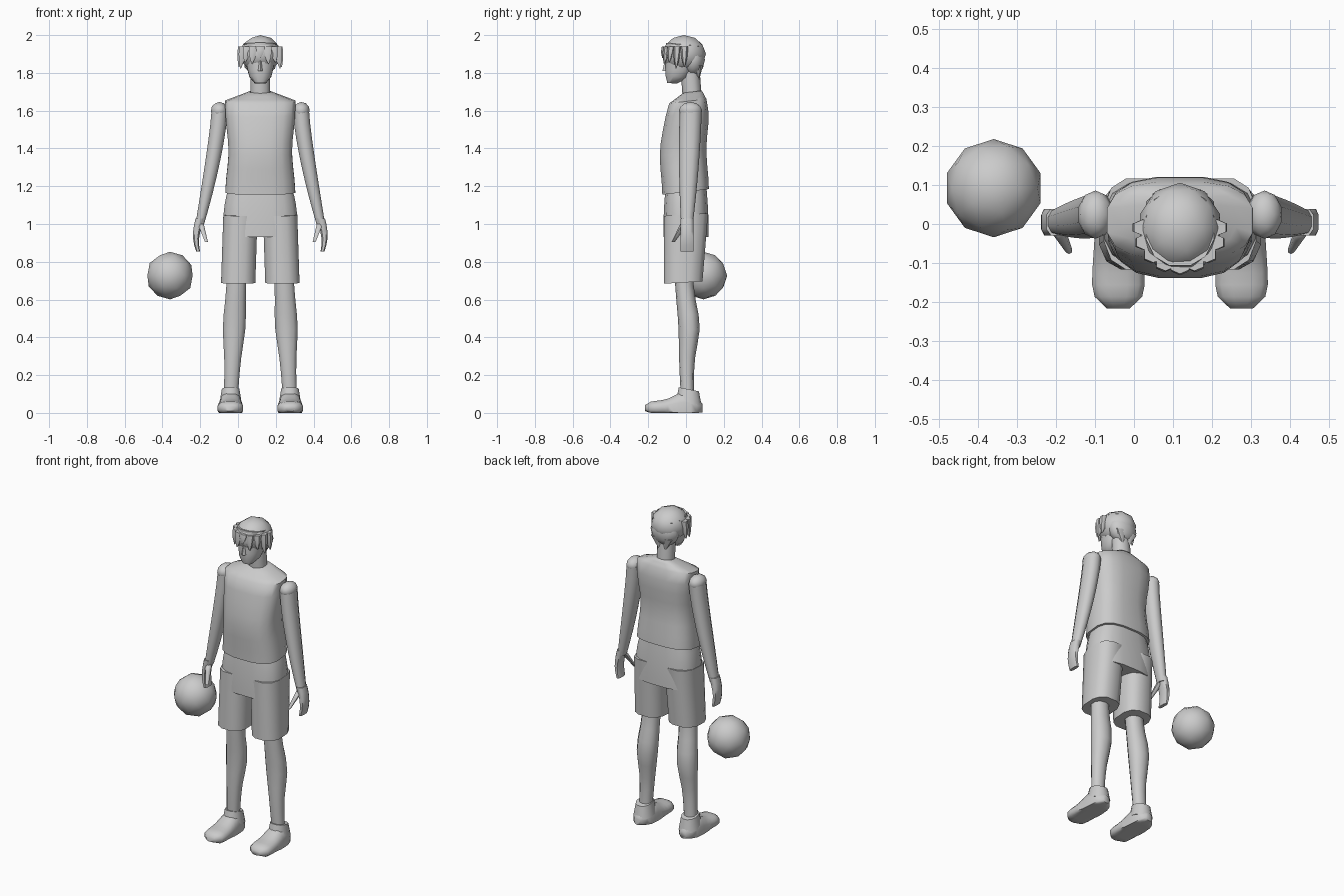
import bpy, bmesh, math
from mathutils import Vector

cube = bpy.data.objects.get("Cube")
if cube:
    bpy.data.objects.remove(cube, do_unlink=True)

MIDDLE = .118  # centre line of the figure
SIDES = {"left": 1, "right": -1}

tone = (.6, .6, .6, 1)
grey = bpy.data.materials.new("plain_grey")
grey.use_nodes = True
grey.diffuse_color = tone
grey.node_tree.nodes["Principled BSDF"].inputs["Base Color"].default_value = tone


def mix(start, end, t):
    return start + (end - start) * t


def bump(t, centre, width):
    return math.exp(-((t - centre) / width) ** 2)


def dome(t):
    """Rounds off both ends of a loft."""
    return max(.4, math.sqrt(max(0, 1 - abs(2 * t - 1) ** 6)))


def finish(name, bm):
    bmesh.ops.recalc_face_normals(bm, faces=bm.faces)
    mesh = bpy.data.meshes.new(name)
    bm.to_mesh(mesh)
    bm.free()
    mesh.materials.append(grey)
    mesh.shade_smooth()
    mesh.set_sharp_from_angle(angle=math.radians(60))
    part = bpy.data.objects.new(name, mesh)
    bpy.context.collection.objects.link(part)


def loft(name, steps, ring, sides=10, power=.9, side=1, lean=0, upright=False):
    """Skin rounded rings; ring(t) gives x, y, z, half width and half depth."""
    bm = bmesh.new()
    loops = []
    for step in range(steps + 1):
        x, y, z, wide, deep = ring(step / steps)
        across = Vector((0, 0, 1)) if upright else Vector((0, 1, lean))
        loop = []
        for corner in range(sides):
            angle = math.tau * (corner + .5) / sides
            u, v = (math.copysign(abs(f(angle)) ** power, f(angle)) for f in (math.cos, math.sin))
            point = Vector((MIDDLE + side * (x + wide * u), y, z)) + across * (deep * v)
            point.z = max(point.z, 0)
            loop.append(bm.verts.new(point))
        loops.append(loop)
    for low, high in zip(loops, loops[1:]):
        for i in range(sides):
            bm.faces.new((low[i - 1], low[i], high[i], high[i - 1]))
    bm.faces.new(loops[0])
    bm.faces.new(loops[-1])
    finish(name, bm)


def ellipsoid(name, centre, radii, side=1):
    bm = bmesh.new()
    bmesh.ops.create_icosphere(bm, subdivisions=2, radius=1)
    bmesh.ops.scale(bm, verts=bm.verts, vec=radii)
    x, y, z = centre
    bmesh.ops.translate(bm, verts=bm.verts, vec=(MIDDLE + side * x, y, z))
    finish(name, bm)


# Sleeveless shirt: waisted body, then a yoke sloping up to the neck
def shirt_ring(t):
    body = min(t / .7, 1)
    yoke = max(0, (t - .7) / .3)
    waist = bump(body, .45, .3)
    wide = mix(.19 - .02 * waist, .06, yoke)
    deep = mix(.125 - .025 * body ** 6, .05, yoke)
    y = mix(-.02 * waist + .01 * body, .035, yoke)
    return 0, y, 1.17 + .48 * body + .05 * yoke, wide, deep


loft("shirt", 10, shirt_ring, sides=16, power=.7, lean=.12)

# Neck, face and nose
loft("neck", 3, lambda t: (0, mix(.035, .02, t), mix(1.64, 1.84, t), .053, .05), lean=.15)
loft("face", 6, lambda t: (0, -.075 + .065 * t ** .5, mix(1.745, 1.95, t),
                           .03 + .06 * t ** .4, .025 + .075 * t ** .4), sides=12, lean=-.1)
loft("nose", 2, lambda t: (0, -.105, mix(1.81, 1.87, t), mix(.014, .005, t), mix(.02, .006, t)), sides=6)

# Hair: crown, back, and a fan of pointed strands round the brow
ellipsoid("hair_crown", (0, -.01, 1.9), (.108, .116, .1))
ellipsoid("hair_back", (0, .038, 1.87), (.092, .062, .09))
for k in range(-4, 5):
    angle = .4 * k
    tip = 1.88 - .012 * abs(k) - .02 * (k % 2)

    def strand_ring(t):
        reach = mix(.095, .112, t)
        size = mix(.026, .003, t * t)
        return (reach * math.sin(angle), -.012 - reach * math.cos(angle),
                mix(1.94, tip, t), size, size * .8)

    loft(f"hair_strand_{k + 5}", 3, strand_ring, sides=6)

# Shorts: hips and waistband
loft("shorts_hips", 6, lambda t: (0, 0, mix(.93, 1.19, t), .2 - .03 * t ** 3, .122 - .012 * t * t),
     sides=16, power=.7)

for word, side in SIDES.items():
    # Nape strand
    loft(f"hair_nape_{word}", 2, lambda t: (mix(.04, .02, t), .065, mix(1.84, 1.76, t),
                                            mix(.035, .004, t), mix(.025, .004, t)), sides=6, side=side)

    # Shorts leg
    loft(f"shorts_leg_{word}", 4, lambda t: (mix(.105, .117, t), -.015 * t, mix(1.05, .69, t),
                                             .093, mix(.12, .105, t)),
         sides=12, power=.75, side=side, lean=.06)

    # Leg with a calf bulge
    def leg_ring(t):
        calf = bump(t, .42, .2)
        wide = mix(.055, .038, t) + .015 * calf
        return mix(.124, .157, t), -.012 + .02 * (calf + t), mix(.75, .06, t), wide, wide * .9

    loft(f"leg_{word}", 9, leg_ring, side=side)

    # Shoe from heel to toe, flattened on the floor, and its collar
    def shoe_ring(t):
        height = (.065 + .05 * bump(t, .3, .25)) * dome(t) ** .5
        return .158, mix(.087, -.217, t), .025, mix(.055, .075, t) * dome(t), height - .025

    loft(f"shoe_{word}", 10, shoe_ring, sides=12, power=.8, side=side, upright=True)
    loft(f"shoe_collar_{word}", 2, lambda t: (.157, .015, mix(.05, .125, t),
                                              mix(.06, .048, t), mix(.07, .055, t)),
         sides=12, side=side, lean=-.2)

    # Arm and rounded shoulder
    def arm_ring(t):
        wide = mix(.045, .024, t * t)
        return .215 + .105 * t ** 1.3, .025 - .02 * t, mix(1.6, 1, t), wide, wide * 1.3

    loft(f"arm_{word}", 8, arm_ring, side=side)
    ellipsoid(f"shoulder_{word}", (.217, .024, 1.6), (.046, .062, .046), side)

    # Hand with curled fingers, and thumb
    loft(f"hand_{word}", 5, lambda t: (.318 + .022 * math.sin(2.6 * t), .005, mix(1.03, .855, t),
                                       mix(.026, .011, t), .036), sides=8, power=.7, side=side)
    loft(f"thumb_{word}", 3, lambda t: (mix(.315, .285, t), mix(-.01, -.068, t), mix(1, .905, t),
                                        mix(.018, .009, t), mix(.02, .009, t)), sides=6, side=side)

# Ball beside the right hand
ellipsoid("ball", (-.36 - MIDDLE, .092, .727), (.126, .126, .126))
